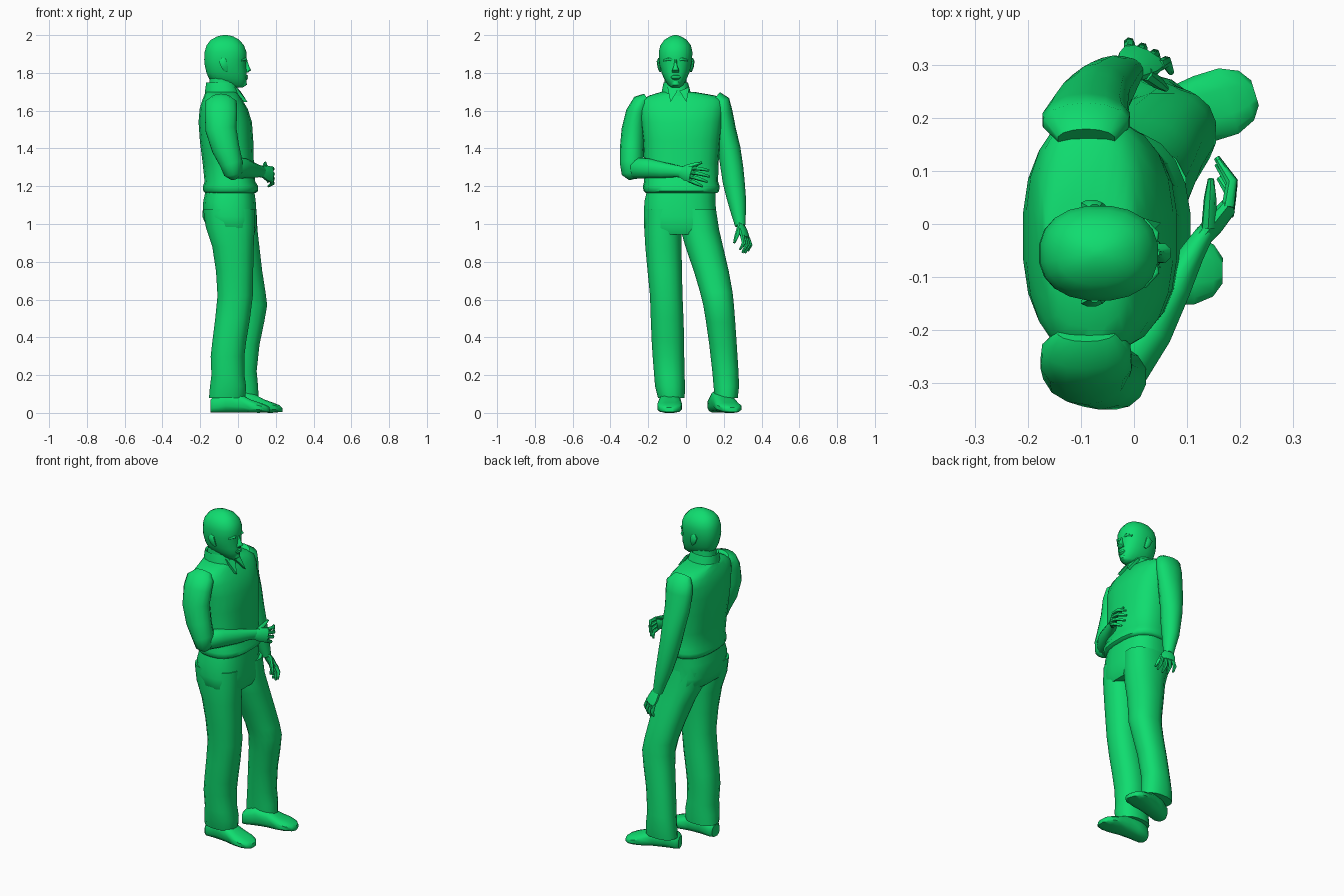
import bpy, bmesh, math
from mathutils import Vector as V

mat = bpy.data.materials.new("green")
mat.diffuse_color = (0.005, 0.72, 0.16, 1)


def finish(name, bm, angle=50):
    bmesh.ops.recalc_face_normals(bm, faces=bm.faces)
    me = bpy.data.meshes.new(name)
    bm.to_mesh(me)
    bm.free()
    ob = bpy.data.objects.new(name, me)
    bpy.context.collection.objects.link(ob)
    me.materials.append(mat)
    bpy.ops.object.select_all(action='DESELECT')
    ob.select_set(True)
    bpy.context.view_layer.objects.active = ob
    bpy.ops.object.shade_smooth_by_angle(angle=math.radians(angle))
    return ob


def skin(name, rings, angle=50):
    """Join closed rings of points into a capped surface."""
    bm = bmesh.new()
    rows = [[bm.verts.new(p) for p in r] for r in rings]
    n = len(rows[0])
    for a, b in zip(rows, rows[1:]):
        for i in range(n):
            j = (i + 1) % n
            bm.faces.new((a[i], a[j], b[j], b[i]))
    bm.faces.new(rows[0])
    bm.faces.new(rows[-1])
    return finish(name, bm, angle)


def oval(c, u, v, n, power):
    pts = []
    for i in range(n):
        t = 2 * math.pi * (i + 0.5) / n
        cs, sn = math.cos(t), math.sin(t)
        pts.append(c + u * math.copysign(abs(cs) ** (2 / power), cs)
                     + v * math.copysign(abs(sn) ** (2 / power), sn))
    return pts


def stack(name, levels, n=18, power=2.3, angle=50):
    """Levels are (z, x back, x front, y right, y left)."""
    return skin(name, [oval(V(((a + b) / 2, (c + d) / 2, z)), V(((b - a) / 2, 0, 0)),
                            V((0, (d - c) / 2, 0)), n, power) for z, a, b, c, d in levels], angle)


def tube(name, pts, ref, n=12):
    """Points are (x, y, z, radius along ref, radius across)."""
    cs = [V(p[:3]) for p in pts]
    rings = []
    for i, p in enumerate(pts):
        t = (cs[min(i + 1, len(cs) - 1)] - cs[max(i - 1, 0)]).normalized()
        u = V(ref)
        u = (u - t * u.dot(t)).normalized()
        rings.append(oval(cs[i], u * p[3], t.cross(u) * p[4], n, 2))
    return skin(name, rings)


# Head, neck and face
stack("head", [
    (1.722, -.03, .025, -.075, -.035), (1.735, -.10, .040, -.095, -.015),
    (1.77, -.155, .047, -.117, .005), (1.80, -.168, .047, -.130, .018),
    (1.84, -.177, .043, -.140, .028), (1.87, -.180, .046, -.144, .033),
    (1.91, -.178, .046, -.145, .035), (1.945, -.168, .033, -.137, .027),
    (1.975, -.145, .008, -.115, .005), (1.993, -.11, -.025, -.085, -.025),
    (2.0, -.08, -.055, -.064, -.046)], n=20)
stack("neck", [(1.64, -.16, .0, -.12, .01), (1.73, -.155, -.015, -.115, .005),
               (1.80, -.15, -.02, -.11, 0)], n=14)
stack("nose", [(1.803, .03, .056, -.075, -.035), (1.815, .03, .071, -.074, -.036),
               (1.84, .03, .058, -.064, -.046), (1.87, .03, .049, -.061, -.049)], n=8)
stack("lips", [(1.762, .02, .046, -.07, -.04), (1.772, .02, .055, -.08, -.03),
               (1.778, .02, .051, -.083, -.027), (1.785, .02, .055, -.076, -.034),
               (1.79, .02, .046, -.07, -.04)], n=10)
stack("chin", [(1.725, .0, .03, -.075, -.035), (1.737, .0, .048, -.08, -.03),
               (1.757, .0, .046, -.075, -.035)], n=10)
for s, side in ((-1, "right"), (1, "left")):
    y = -.055
    tube(side + "_brow", [(.038, y + s * .015, 1.868, .006, .006), (.040, y + s * .035, 1.873, .008, .009),
                          (.018, y + s * .062, 1.866, .005, .006)], (0, 0, 1), 8)
    tube(side + "_ear", [(-.075, y + s * .085, 1.875, .008, .012), (-.08, y + s * .092, 1.86, .009, .022),
                         (-.07, y + s * .088, 1.83, .008, .018), (-.06, y + s * .08, 1.808, .006, .008)],
         (0, 1, 0), 8)

# Sweater body with flared hem
stack("sweater", [
    (1.165, -.175, .095, -.215, .165), (1.175, -.185, .108, -.225, .175),
    (1.20, -.187, .108, -.228, .178), (1.225, -.178, .092, -.222, .17),
    (1.32, -.188, .085, -.222, .172), (1.44, -.203, .082, -.228, .182),
    (1.54, -.210, .075, -.24, .195), (1.61, -.204, .052, -.25, .205),
    (1.655, -.19, .025, -.245, .205), (1.68, -.18, .008, -.195, .155),
    (1.70, -.172, -.005, -.13, .04)], n=22, power=2.5)

# Shirt collar with two points
stack("collar", [(1.67, -.175, .012, -.135, .035), (1.71, -.175, .002, -.128, .022),
                 (1.748, -.170, -.012, -.12, .012), (1.735, -.155, -.025, -.11, .0)], n=16, angle=35)
for s, side in ((-1, "right"), (1, "left")):
    bm = bmesh.new()
    y = -.04
    pts = [(.004, y + s * .005, 1.705), (-.018, y + s * .058, 1.725), (.043, y + s * .042, 1.645)]
    fr = [bm.verts.new(V(p) + V((.008, 0, 0))) for p in pts]
    bk = [bm.verts.new(V(p) - V((.012, 0, 0))) for p in pts]
    bm.faces.new(fr)
    bm.faces.new(bk)
    for i in range(3):
        bm.faces.new((fr[i], fr[i - 1], bk[i - 1], bk[i]))
    finish(side + "_collar_point", bm, 30)

# Trousers
stack("trouser_seat", [
    (1.19, -.17, .085, -.205, .16), (1.12, -.185, .095, -.222, .158),
    (1.04, -.19, .10, -.225, .162), (.98, -.165, .10, -.223, .172),
    (.945, -.12, .085, -.19, .14)], n=20, power=2.6)
stack("right_trouser_leg", [
    (1.08, -.187, .09, -.222, -.02), (.98, -.172, .09, -.223, -.022), (.88, -.138, .085, -.217, -.022),
    (.75, -.118, .082, -.205, -.02), (.62, -.110, .08, -.192, -.017), (.50, -.122, .065, -.188, -.012),
    (.38, -.137, .045, -.183, -.008), (.30, -.146, .035, -.178, -.008), (.20, -.142, .035, -.17, -.006),
    (.14, -.15, .045, -.165, -.004), (.08, -.155, .04, -.15, -.006)], n=16)
stack("left_trouser_leg", [
    (1.08, -.17, .10, -.03, .16), (.97, -.15, .105, -.03, .177), (.88, -.11, .115, -.005, .198),
    (.75, -.07, .130, .04, .228), (.64, -.04, .147, .073, .248), (.57, -.03, .156, .09, .255),
    (.48, -.035, .14, .105, .262), (.36, -.05, .115, .122, .27), (.22, -.065, .10, .138, .279),
    (.14, -.075, .108, .145, .282), (.08, -.08, .11, .15, .275)], n=16)


# Shoes: cross-sections along the sole
def shoe(name, heel, turn):
    d = V((math.cos(turn), math.sin(turn), 0))
    w = V((-d.y, d.x, 0))
    rings = []
    for t, half, h in ((0, .035, .07), (.015, .05, .085), (.08, .055, .12), (.15, .058, .105),
                       (.21, .066, .072), (.26, .066, .055), (.295, .05, .042), (.312, .025, .03)):
        c = V(heel) + d * t
        rings.append([V((p.x, p.y, max(p.z, .004 if t > .28 else 0)))
                      for p in oval(c + V((0, 0, h / 2)), w * half, V((0, 0, h / 2)), 12, 2.8)])
    skin(name, rings, 40)


shoe("right_shoe", (-.145, -.082, 0), -.02)
shoe("left_shoe", (-.07, .155, 0), .30)

# Arms
tube("right_sleeve", [
    (-.09, -.205, 1.665, .055, .03), (-.09, -.235, 1.645, .085, .048), (-.09, -.262, 1.59, .088, .056),
    (-.09, -.277, 1.50, .084, .064), (-.065, -.286, 1.40, .075, .064), (-.035, -.288, 1.32, .062, .062),
    (-.025, -.286, 1.265, .05, .054), (-.02, -.28, 1.24, .02, .025)], (1, 0, 0), 14)
tube("right_forearm", [
    (-.05, -.32, 1.29, .035, .03), (-.025, -.28, 1.295, .058, .05), (.03, -.20, 1.295, .054, .045),
    (.075, -.12, 1.285, .043, .034), (.11, -.055, 1.28, .033, .024), (.135, -.015, 1.275, .03, .018)],
    (0, 0, 1))
tube("left_sleeve", [
    (-.09, .16, 1.675, .055, .03), (-.09, .19, 1.65, .083, .042), (-.09, .197, 1.59, .085, .05),
    (-.088, .208, 1.50, .078, .056), (-.078, .228, 1.40, .07, .06), (-.068, .243, 1.30, .062, .06),
    (-.055, .253, 1.22, .056, .058), (-.04, .268, 1.13, .048, .05), (-.022, .279, 1.05, .036, .038),
    (-.01, .287, .99, .029, .027)], (1, 0, 0), 14)


# Hands: palm, four curled fingers and a thumb
def hand(side, wrist, knuckle, across, bend1, bend2, thumb):
    wrist, knuckle, across, bend1, bend2 = map(V, (wrist, knuckle, across, bend1, bend2))
    mid = (wrist + knuckle) / 2
    tube(side + "_palm", [(*wrist, .028, .018), (*mid, .042, .02), (*knuckle, .044, .016)], across, 10)
    for i, size in enumerate((.92, 1.05, 1, .8)):
        a = across * (1.5 - i)
        p = knuckle + a * .022 - bend1 * .15
        q = p + bend1 * size + a * .005
        r = q + bend2 * size + a * .003
        tube(f"{side}_finger_{i + 1}", [(*p, .011, .012), (*q, .0105, .011), (*r, .006, .006)], across, 7)
    tip = V(thumb)
    base = wrist.lerp(knuckle, .3) + across * .025
    tube(side + "_thumb", [(*base, .014, .015), (*base.lerp(tip, .6), .012, .012), (*tip, .006, .006)],
         bend2, 7)


hand("right", (.125, -.03, 1.277), (.178, .032, 1.262), (0, .25, .97),
     (.008, .05, -.012), (-.028, .042, -.014), (.145, .085, 1.325))
hand("left", (-.008, .287, 1.0), (.02, .315, .925), (.85, -.45, .2),
     (.008, .012, -.045), (.006, -.02, -.038), (.06, .255, .90))
